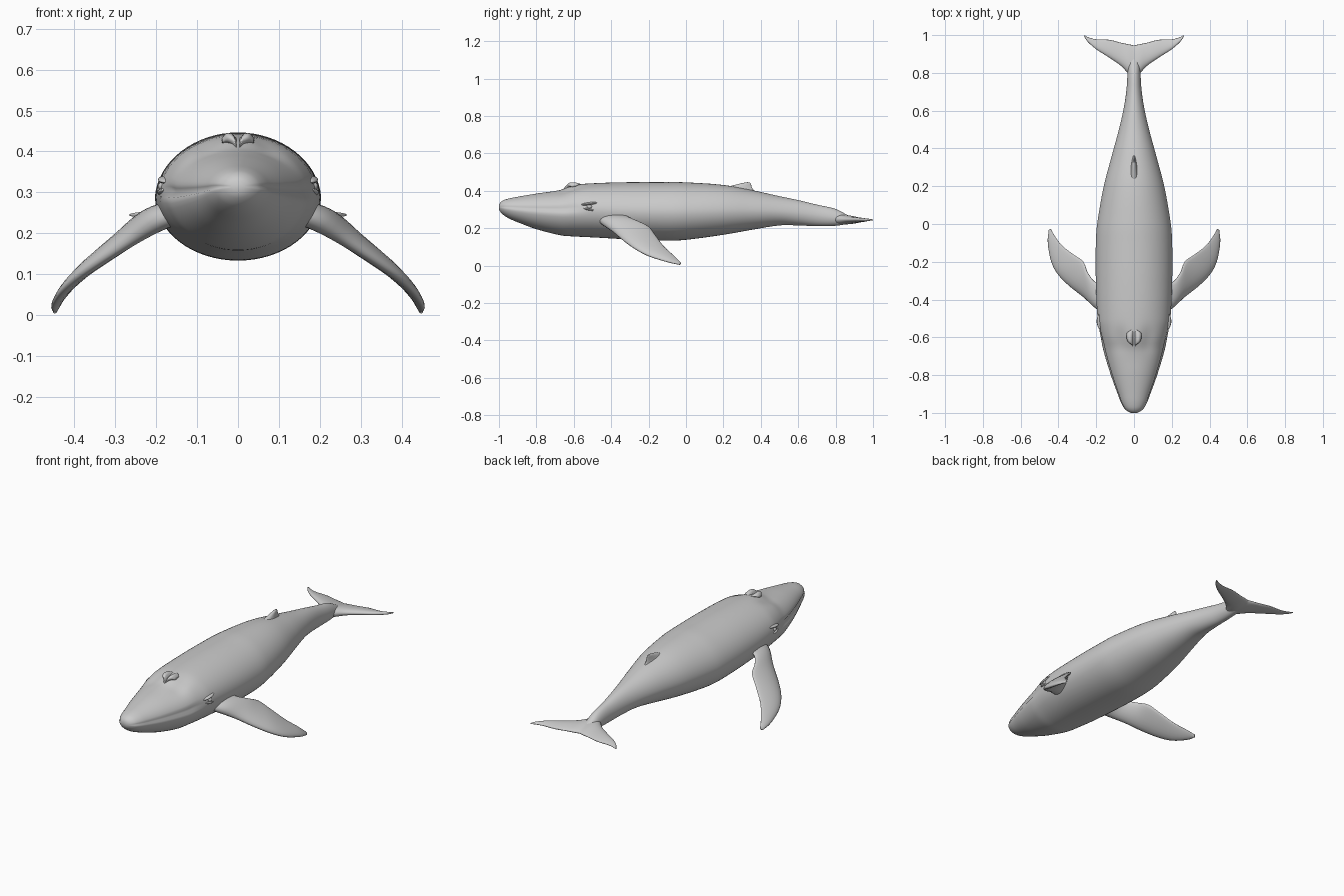
import bpy, bmesh
from math import sin, cos, pi, exp
from mathutils import Vector

if "Cube" in bpy.data.objects:
    bpy.data.objects.remove(bpy.data.objects["Cube"])


def resample(rows, t, k=0):
    """Smooth interpolation of table rows; column k is the parameter."""
    n = len(rows)
    i = max(j for j in range(n - 1) if rows[j][k] <= t or j == 0)
    a, b = rows[i], rows[i + 1]
    p, q = rows[max(i - 1, 0)], rows[min(i + 2, n - 1)]
    h = b[k] - a[k]
    s = (t - a[k]) / h
    out = []
    for c in range(len(a)):
        m0 = (b[c] - p[c]) / (b[k] - p[k]) * h
        m1 = (q[c] - a[c]) / (q[k] - a[k]) * h
        out.append((2*s**3 - 3*s*s + 1) * a[c] + (s**3 - 2*s*s + s) * m0
                   + (3*s*s - 2*s**3) * b[c] + (s**3 - s*s) * m1)
    return out


def loft(name, rings, mirror=False, cap_start=True):
    bm = bmesh.new()
    loops = [[bm.verts.new(p) for p in r] for r in rings]
    for a, b in zip(loops, loops[1:]):
        n = len(a)
        for i in range(n):
            bm.faces.new((a[i], a[(i + 1) % n], b[(i + 1) % n], b[i]))
    if cap_start:
        bm.faces.new(loops[0])
    bm.faces.new(loops[-1])
    bmesh.ops.recalc_face_normals(bm, faces=bm.faces)
    me = bpy.data.meshes.new(name)
    bm.to_mesh(me)
    bm.free()
    for f in me.polygons:
        f.use_smooth = True
    ob = bpy.data.objects.new(name, me)
    bpy.context.collection.objects.link(ob)
    if mirror:
        ob.modifiers.new("mirror", 'MIRROR')
    return ob


def blade(name, stations, span, mirror=False, cap_start=True):
    """Fin from stations: leading point xyz, trailing point xyz, thickness."""
    rows = [(i, *s) for i, s in enumerate(stations)]
    span = Vector(span)
    rings = []
    steps = 4 * (len(rows) - 1)
    for j in range(steps + 1):
        r = resample(rows, j / 4)
        lead, trail, th = Vector(r[1:4]), Vector(r[4:7]), r[7]
        chord = (trail - lead) / 2
        nrm = span.cross(chord).normalized() * th / 2
        mid = (lead + trail) / 2
        ring = []
        for i in range(20):
            a = 2 * pi * i / 20
            ring.append(mid - chord * cos(a) + nrm * sin(a) * (1 + 0.35 * cos(a)))
        rings.append(ring)
    return loft(name, rings, mirror, cap_start)


# Body: y, half width, top z, bottom z, z of widest line (lip line on the head)
BODY = [(-1.0, .018, .328, .300, .314), (-.985, .045, .345, .278, .314),
        (-.95, .068, .358, .254, .312), (-.9, .088, .368, .232, .308),
        (-.8, .125, .385, .195, .303), (-.67, .165, .405, .162, .300),
        (-.6, .179, .430, .156, .302), (-.5, .193, .440, .151, .300),
        (-.3, .202, .446, .140, .292), (-.1, .202, .446, .133, .288),
        (0, .195, .445, .138, .288), (.2, .160, .431, .165, .292),
        (.36, .118, .402, .193, .292), (.5, .080, .371, .215, .288),
        (.6, .057, .350, .215, .280), (.7, .041, .326, .211, .268),
        (.8, .034, .303, .213, .255), (.87, .028, .268, .224, .245),
        (.93, .012, .250, .236, .243)]
rings = []
M, N = 110, 64
for j in range(M + 1):
    y = -1 + 1.93 * (j / M) ** 1.15
    _, w, top, bot, mid = resample(BODY, y)
    lip = max(0, min(1, (-.52 - y) / .12, (y + 1.0) / .03 + .4))
    ring = []
    for i in range(N):
        a = 2 * pi * i / N
        s = sin(a)
        off = min(abs(a), abs(a - pi), abs(a - 2 * pi))
        x = w * cos(a) * (1 - .07 * lip * exp(-(off / .09) ** 2))
        if s > 0:
            x *= 1 - .05 * lip - .05 * s
        z = mid + s * ((top - mid) if s > 0 else (mid - bot))
        # hollows either side of the blowhole ridge
        z -= .012 * max(s, 0) * exp(-((abs(x) - .075) / .035) ** 2 - ((y + .61) / .06) ** 2)
        ring.append((x, y, z))
    rings.append(ring)
loft("body", rings)

# Pectoral flippers
blade("flippers", [
    (.13, -.48, .25, .13, -.29, .27, .07),
    (.19, -.45, .222, .20, -.31, .262, .06),
    (.26, -.39, .180, .245, -.26, .240, .046),
    (.34, -.33, .130, .268, -.20, .210, .040),
    (.40, -.27, .088, .315, -.165, .165, .034),
    (.437, -.20, .052, .375, -.12, .105, .026),
    (.455, -.10, .020, .415, -.07, .058, .018),
    (.451, -.035, .005, .441, -.025, .014, .008)],
    (.3, .35, -.25), mirror=True)

# Tail flukes
blade("tail_flukes", [
    (0, .76, .248, 0, .945, .242, .050),
    (.03, .795, .248, .03, .952, .242, .046),
    (.07, .838, .247, .07, .960, .242, .034),
    (.13, .880, .247, .13, .975, .242, .026),
    (.20, .925, .247, .20, .978, .242, .018),
    (.245, .965, .246, .24, .988, .243, .012),
    (.266, .996, .245, .262, 1.0, .244, .005)],
    (1, 0, 0), mirror=True, cap_start=False)

# Dorsal fin
blade("dorsal_fin", [
    (0, .18, .40, 0, .40, .37, .06),
    (0, .23, .423, 0, .365, .400, .034),
    (0, .275, .435, 0, .352, .420, .022),
    (0, .305, .442, 0, .348, .435, .014),
    (0, .328, .446, 0, .342, .445, .006)],
    (0, .3, 1))

# Blowhole ridges
blade("blowhole_ridges", [
    (.004, -.655, .408, .004, -.55, .430, .022),
    (.012, -.640, .425, .014, -.56, .434, .026),
    (.026, -.630, .432, .030, -.57, .435, .022),
    (.038, -.615, .425, .040, -.58, .430, .012)],
    (1, 0, 0), mirror=True)


def eye_part(name, loc, size, tilt):
    bm = bmesh.new()
    bmesh.ops.create_uvsphere(bm, u_segments=20, v_segments=12, radius=1)
    for v in bm.verts:
        x, y, z = v.co.x * size[0], v.co.y * size[1], v.co.z * size[2]
        v.co = (x + loc[0], y * cos(tilt) - z * sin(tilt) + loc[1],
                y * sin(tilt) + z * cos(tilt) + loc[2])
    for f in bm.faces:
        f.smooth = True
    me = bpy.data.meshes.new(name)
    bm.to_mesh(me)
    bm.free()
    ob = bpy.data.objects.new(name, me)
    bpy.context.collection.objects.link(ob)
    ob.modifiers.new("mirror", 'MIRROR')


# Eyes with brow and lower lid
eye_part("eyes", (.180, -.515, .315), (.016, .016, .012), 0)
eye_part("eye_brows", (.176, -.515, .331), (.020, .045, .008), .12)
eye_part("lower_eyelids", (.180, -.515, .300), (.018, .035, .007), -.2)
